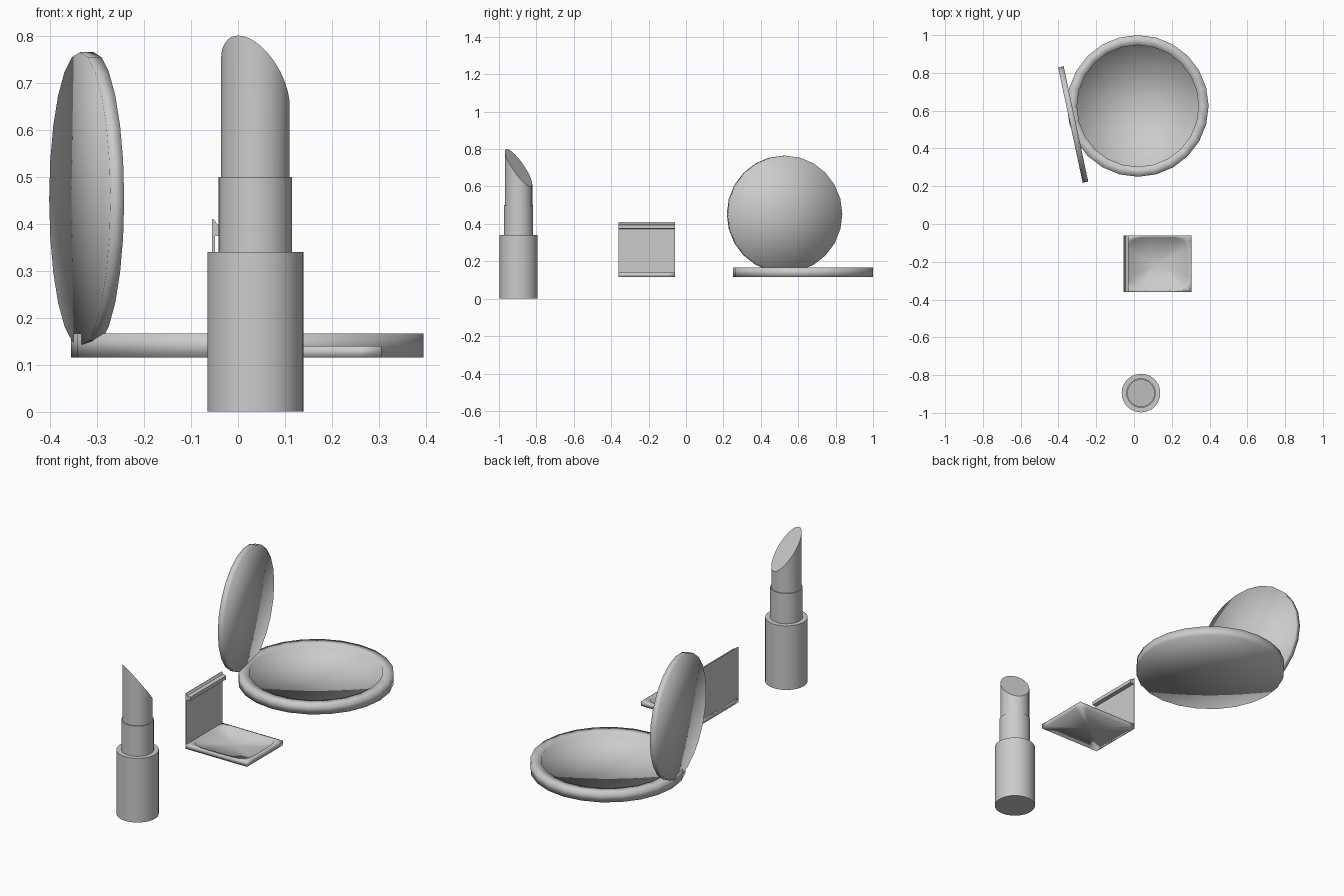
import bpy, bmesh, math
from mathutils import Matrix, Vector

cube = bpy.data.objects.get("Cube")
if cube:
    bpy.data.objects.remove(cube, do_unlink=True)

grey = bpy.data.materials.new("light grey")
grey.use_nodes = True
grey.diffuse_color = (0.6, 0.6, 0.6, 1)
bsdf = next(n for n in grey.node_tree.nodes if n.type == 'BSDF_PRINCIPLED')
bsdf.inputs["Base Color"].default_value = grey.diffuse_color


def finish(name, bm, location=(0, 0, 0), angle=None):
    """Turn a bmesh into an object; angle limits the smoothing, None smooths all."""
    bmesh.ops.recalc_face_normals(bm, faces=bm.faces)
    mesh = bpy.data.meshes.new(name)
    bm.to_mesh(mesh)
    bm.free()
    mesh.materials.append(grey)
    obj = bpy.data.objects.new(name, mesh)
    bpy.context.collection.objects.link(obj)
    obj.location = location
    for poly in mesh.polygons:
        poly.use_smooth = True
    if angle is not None:
        bpy.ops.object.select_all(action='DESELECT')
        obj.select_set(True)
        bpy.context.view_layer.objects.active = obj
        bpy.ops.object.shade_smooth_by_angle(angle=math.radians(angle))
    return obj


def ring(rx, ry, z, n, power=2):
    """Closed superellipse; power None gives a rectangle."""
    points = []
    for i in range(n):
        a = math.tau * i / n
        c, s = math.cos(a), math.sin(a)
        if power is None:
            d = max(abs(c), abs(s))
        else:
            d = (abs(c) ** power + abs(s) ** power) ** (1 / power)
        points.append(Vector((rx * c / d, ry * s / d, z)))
    return points


def loft(rings):
    """Bridge rings and close both ends with triangle fans."""
    bm = bmesh.new()
    loops = [[bm.verts.new(p) for p in r] for r in rings]
    n = len(loops[0])
    for low, high in zip(loops, loops[1:]):
        for i in range(n):
            j = (i + 1) % n
            bm.faces.new((low[i], low[j], high[j], high[i]))
    for loop in (loops[0], loops[-1]):
        hub = bm.verts.new(sum((v.co for v in loop), Vector()) / n)
        for i in range(n):
            bm.faces.new((loop[i], loop[(i + 1) % n], hub))
    return bm


def lathe(profile, n):
    return loft([ring(r, r, z, n) for r, z in profile])


# Lipstick: case, inner tube and slanted bullet
stick = (0.037, -0.895, 0)
finish("lipstick_case", lathe([(0.102, 0), (0.102, 0.34)], 48), stick, 35)
finish("lipstick_tube", lathe([(0.078, 0.32), (0.078, 0.5)], 48), stick, 35)
bullet_low = ring(0.073, 0.073, 0.48, 48)
peak = Vector((-0.5, -0.87, 0))
bullet_top = [Vector((p.x, p.y, 0.7 + 0.1 * p.dot(peak) / 0.073)) for p in bullet_low]
finish("lipstick_bullet", loft([bullet_low, bullet_top]), stick, 35)

# Powder compact: shallow round pan with a raised rim
finish("compact_base", lathe([(0.375, 0.115), (0.375, 0.167), (0.322, 0.167),
                              (0.322, 0.145)], 24), (0.02, 0.625, 0))

# Compact lid: upright disc, slightly turned
lid = lathe([(0.3125, -0.015), (0.3125, 0.015)], 24)
turn = Matrix.Rotation(0.21, 4, 'Z') @ Matrix.Rotation(math.pi / 2, 4, 'Y')
lid.transform(turn)
finish("compact_lid", lid, (-0.322, 0.527, 0.4525))

# Eyeshadow box: square tray with a rounded well
finish("eyeshadow_tray", loft([
    ring(0.18, 0.15, 0.115, 48, None),
    ring(0.18, 0.15, 0.14, 48, None),
    ring(0.163, 0.141, 0.14, 48, 5),
    ring(0.158, 0.136, 0.124, 48, 5)]), (0.125, -0.21, 0))

# Eyeshadow lid: thin upright plate with a folded lip, extruded across
outline = [(-0.055, 0.115), (-0.049, 0.115), (-0.049, 0.374), (-0.028, 0.376),
           (-0.028, 0.395), (-0.045, 0.4), (-0.052, 0.41), (-0.055, 0.41)]
bm = bmesh.new()
face = bm.faces.new([bm.verts.new((x, -0.36, z)) for x, z in outline])
side = bmesh.ops.extrude_face_region(bm, geom=[face])
moved = [v for v in side["geom"] if isinstance(v, bmesh.types.BMVert)]
bmesh.ops.translate(bm, vec=(0, 0.3, 0), verts=moved)
# keep the start cap closed
if not any(all(abs(v.co.y + 0.36) < 1e-5 for v in f.verts) for f in bm.faces):
    bm.faces.new([v for v in bm.verts if v not in moved])
finish("eyeshadow_lid", bm, angle=35)
